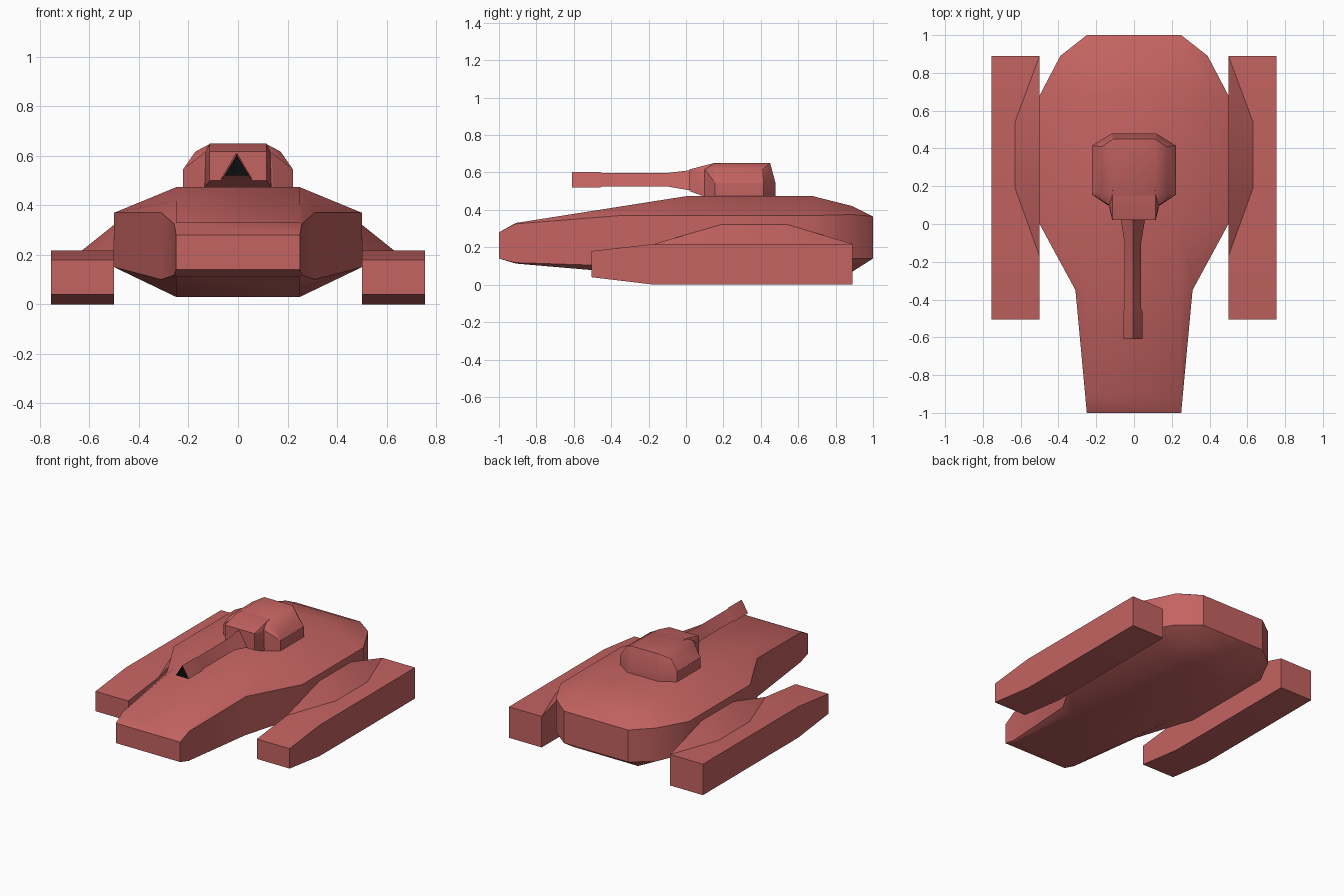
import bpy, bmesh, math

cube = bpy.data.objects.get("Cube")
if cube:
    bpy.data.objects.remove(cube)


def make_material(name, color):
    mat = bpy.data.materials.new(name)
    mat.use_nodes = True
    mat.diffuse_color = color
    mat.node_tree.nodes["Principled BSDF"].inputs["Base Color"].default_value = color
    return mat


RED = make_material("brick red", (0.55, 0.125, 0.12, 1))
BLACK = make_material("muzzle black", (0.004, 0.004, 0.004, 1))


def finish(name, bm, materials=(RED,)):
    """Clean up the mesh and link it with smooth shading below 30 degrees."""
    bmesh.ops.remove_doubles(bm, verts=bm.verts[:], dist=0.001)
    bmesh.ops.recalc_face_normals(bm, faces=bm.faces[:])
    mesh = bpy.data.meshes.new(name)
    bm.to_mesh(mesh)
    bm.free()
    for mat in materials:
        mesh.materials.append(mat)
    obj = bpy.data.objects.new(name, mesh)
    bpy.context.collection.objects.link(obj)
    bpy.ops.object.select_all(action="DESELECT")
    obj.select_set(True)
    bpy.context.view_layer.objects.active = obj
    bpy.ops.object.shade_smooth_by_angle(angle=math.radians(30))
    return obj


def loft(rings):
    """Skin a list of equal rings and cap both ends."""
    bm = bmesh.new()
    rows = [[bm.verts.new(p) for p in ring] for ring in rings]
    for a, b in zip(rows, rows[1:]):
        for i in range(len(a)):
            j = (i + 1) % len(a)
            bm.faces.new((a[i], a[j], b[j], b[i]))
    bm.faces.new(rows[0])
    bm.faces.new(rows[-1])
    return bm


def convex(points):
    """Wrap points in a convex shell with flat faces merged."""
    bm = bmesh.new()
    for p in points:
        bm.verts.new(p)
    result = bmesh.ops.convex_hull(bm, input=bm.verts[:])
    loose = [v for v in bm.verts if not v.link_faces]
    bmesh.ops.delete(bm, geom=loose, context="VERTS")
    bmesh.ops.dissolve_limit(bm, angle_limit=0.02, verts=bm.verts[:], edges=bm.edges[:])
    return bm


def mirrored(points):
    return [(s * x, y, z) for x, y, z in points for s in (1, -1)]


# Hull: y, side half width, then bottom, lower side, upper side, top heights
DECK = 0.25
sections = [
    (-1.00, 0.25, 0.14, 0.14, 0.28, 0.28),
    (-0.91, 0.258, 0.113, 0.118, 0.325, 0.33),
    (-0.35, 0.31, 0.065, 0.10, 0.37, 0.418),
    (0.00, 0.50, 0.03, 0.15, 0.37, 0.473),
    (0.68, 0.50, 0.03, 0.15, 0.37, 0.473),
    (0.89, 0.39, 0.07, 0.14, 0.375, 0.42),
    (1.00, 0.25, 0.14, 0.14, 0.365, 0.365),
]
rings = []
for y, w, bottom, low, high, top in sections:
    half = [(DECK, y, bottom), (w, y, low), (w, y, high), (DECK, y, top)]
    rings.append(half + [(-x, yy, z) for x, yy, z in reversed(half)])
finish("hull", loft(rings))

# Side pods, each with a sloped fairing against the hull
pod_profile = [(-0.505, 0.04), (-0.17, 0), (0.89, 0), (0.89, 0.218), (-0.17, 0.218), (-0.505, 0.18)]
fairing = [
    (0.5, -0.17, 0.218), (0.5, 0.19, 0.322), (0.5, 0.54, 0.322),
    (0.5, 0.89, 0.218), (0.63, 0.54, 0.218), (0.63, 0.19, 0.218),
]
for side, s in (("left", 1), ("right", -1)):
    finish(side + "_pod", loft([[(s * x, y, z) for y, z in pod_profile] for x in (0.5, 0.755)]))
    finish(side + "_pod_fairing", convex([(s * x, y, z) for x, y, z in fairing]))

# Turret body: upright base, then two sloped bands up to the roof
base = [(0.14, 0.10), (0.222, 0.155), (0.222, 0.415), (0.12, 0.478)]
turret = [(x, y, z) for z in (0.46, 0.545) for x, y in base]
turret += [(0.13, 0.10, 0.617), (0.172, 0.155, 0.617), (0.172, 0.41, 0.617)]
turret += [(0.11, 0.15, 0.65), (0.11, 0.45, 0.65)]
finish("turret", convex(mirrored(turret)))

# Gun mount in front of the turret
mount = [
    (0.115, 0.02, 0.50), (0.115, 0.02, 0.617), (0.115, 0.15, 0.65),
    (0.135, 0.10, 0.47), (0.13, 0.10, 0.617), (0.11, 0.2, 0.47), (0.11, 0.2, 0.65),
]
finish("gun_mount", convex(mirrored(mount)))

# Three-sided barrel with a black muzzle: y, half width, bottom, top
stations = [
    (-0.61, 0.05, 0.52, 0.602),
    (-0.46, 0.05, 0.52, 0.602),
    (-0.45, 0.044, 0.525, 0.597),
    (-0.10, 0.044, 0.525, 0.597),
    (0.03, 0.065, 0.503, 0.613),
]
AXIS = -0.006
barrel = finish("gun_barrel", loft([
    [(AXIS - w, y, low), (AXIS + w, y, low), (AXIS, y, high)] for y, w, low, high in stations
]), (RED, BLACK))
for face in barrel.data.polygons:
    if face.normal.y < -0.99 and face.center.y < -0.6:
        face.material_index = 1
